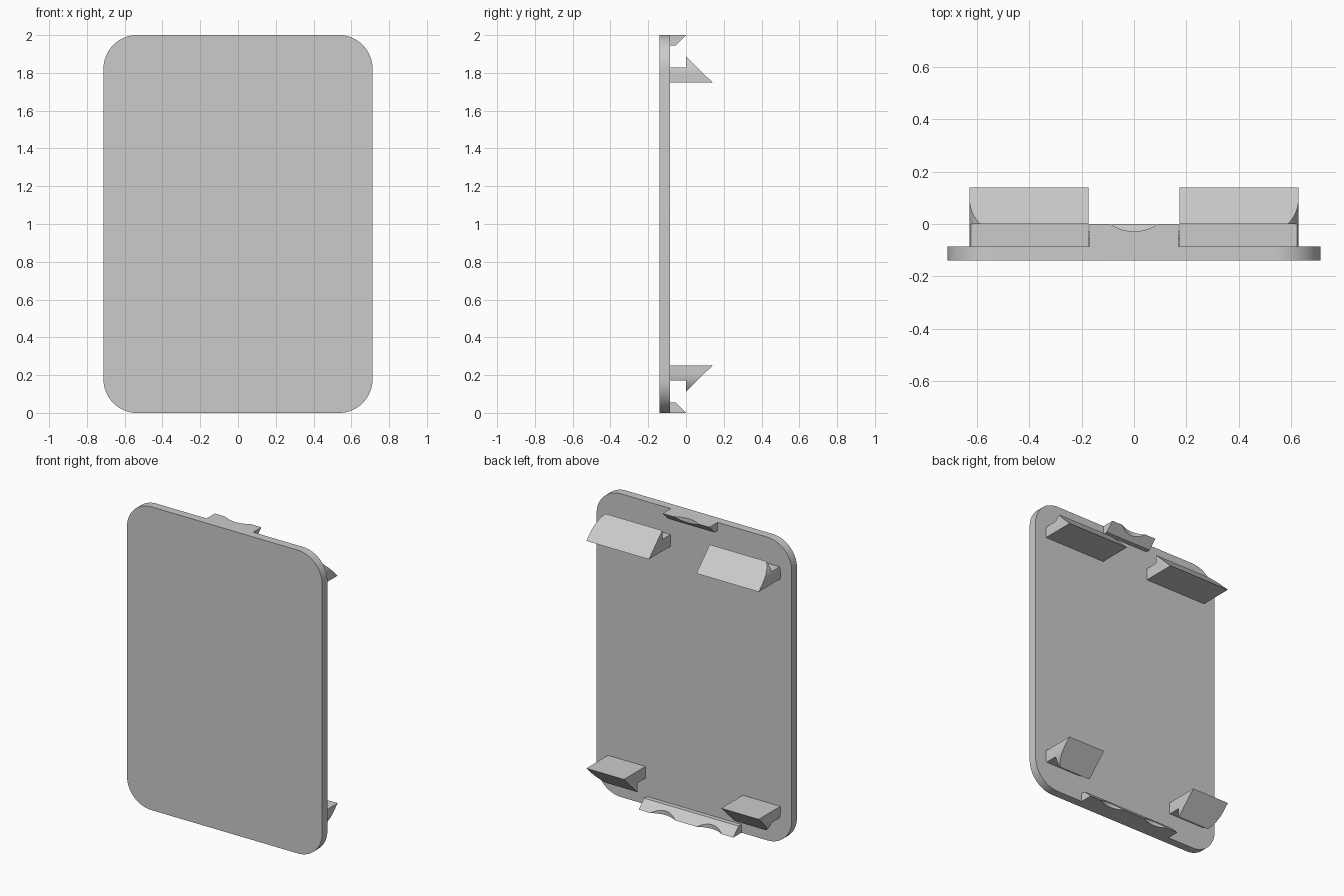
import bpy, bmesh, math
from mathutils import Vector

old = bpy.data.objects.get("Cube")
if old:
    bpy.data.objects.remove(old, do_unlink=True)

grey = bpy.data.materials.new("plain_grey")
grey.use_nodes = True
colour = (0.6, 0.6, 0.6, 1)
grey.diffuse_color = colour
grey.node_tree.nodes["Principled BSDF"].inputs["Base Color"].default_value = colour

BACK = -0.085      # rear face of the plate
HEIGHT = 2.0


def finish(name, bm):
    bmesh.ops.recalc_face_normals(bm, faces=bm.faces)
    mesh = bpy.data.meshes.new(name)
    bm.to_mesh(mesh)
    bm.free()
    mesh.materials.append(grey)
    obj = bpy.data.objects.new(name, mesh)
    bpy.context.collection.objects.link(obj)
    return obj


def extrude(name, points, offset):
    """Solid made by sweeping a closed outline along an offset."""
    bm = bmesh.new()
    face = bm.faces.new([bm.verts.new(p) for p in points])
    swept = bmesh.ops.extrude_face_region(bm, geom=[face])["geom"]
    bmesh.ops.translate(bm, vec=offset,
                        verts=[v for v in swept if isinstance(v, bmesh.types.BMVert)])
    return finish(name, bm)


def rounded_slab(name, half_x, z0, z1, radius, y0, y1):
    outline = []
    corners = [(1, 1), (-1, 1), (-1, -1), (1, -1)]
    for quarter, (sx, sz) in enumerate(corners):
        cx = sx * (half_x - radius)
        cz = z1 - radius if sz > 0 else z0 + radius
        for i in range(17):
            a = math.pi / 2 * (quarter + i / 16)
            outline.append((cx + radius * math.cos(a), y0, cz + radius * math.sin(a)))
    return extrude(name, outline, Vector((0, y1 - y0, 0)))


def bar(name, profile, x0, x1, top):
    """Sweep a (y, distance from the end edge) profile along x."""
    pts = [(x0, y, HEIGHT - d if top else d) for y, d in profile]
    return extrude(name, pts, Vector((x1 - x0, 0, 0)))


def activate(obj):
    bpy.ops.object.select_all(action="DESELECT")
    obj.select_set(True)
    bpy.context.view_layer.objects.active = obj


def cut(obj, cutter, operation):
    cutter.hide_render = True
    mod = obj.modifiers.new("cut", "BOOLEAN")
    mod.operation, mod.solver, mod.object = operation, "EXACT", cutter
    activate(obj)
    bpy.ops.object.modifier_apply(modifier=mod.name)
    bpy.data.objects.remove(cutter, do_unlink=True)


# Rounded cover plate
parts = [rounded_slab("cover_plate", 0.712, 0, HEIGHT, 0.177, -0.14, BACK)]

# Hooked clips, with outer ends following a rounded inner frame
hook = [(BACK, 0.25), (0.14, 0.25), (0, 0.113), (0, 0.172), (BACK, 0.172)]
for end, inner in (("top", 0.173), ("bottom", 0.355)):
    for side, s in (("left", 1), ("right", -1)):
        clip = bar(f"{end}_{side}_clip", hook, s * inner, s * 0.7, end == "top")
        frame = rounded_slab("frame_cutter", 0.629, 0.076, HEIGHT - 0.076, 0.134, -0.3, 0.3)
        cut(clip, frame, "INTERSECT")
        parts.append(clip)

# Chamfered edge tabs with scooped finger notches
wedge = [(BACK, 0), (0, 0), (-0.055, 0.055), (BACK, 0.055)]
for end, half, notches in (("top", 0.17, [0]), ("bottom", 0.345, [-0.17, 0.17])):
    tab = bar(f"{end}_tab", wedge, -half, half, end == "top")
    for x in notches:
        bm = bmesh.new()
        bmesh.ops.create_cone(bm, cap_ends=True, segments=96, radius1=0.159,
                              radius2=0.159, depth=5)
        bmesh.ops.translate(bm, vec=(x, 0.131, 1), verts=bm.verts)
        cut(tab, finish("notch_cutter", bm), "DIFFERENCE")
    parts.append(tab)

# Smooth the rounded ends and keep hard edges crisp
for obj in parts:
    activate(obj)
    bpy.ops.object.shade_smooth_by_angle(angle=math.radians(25))
